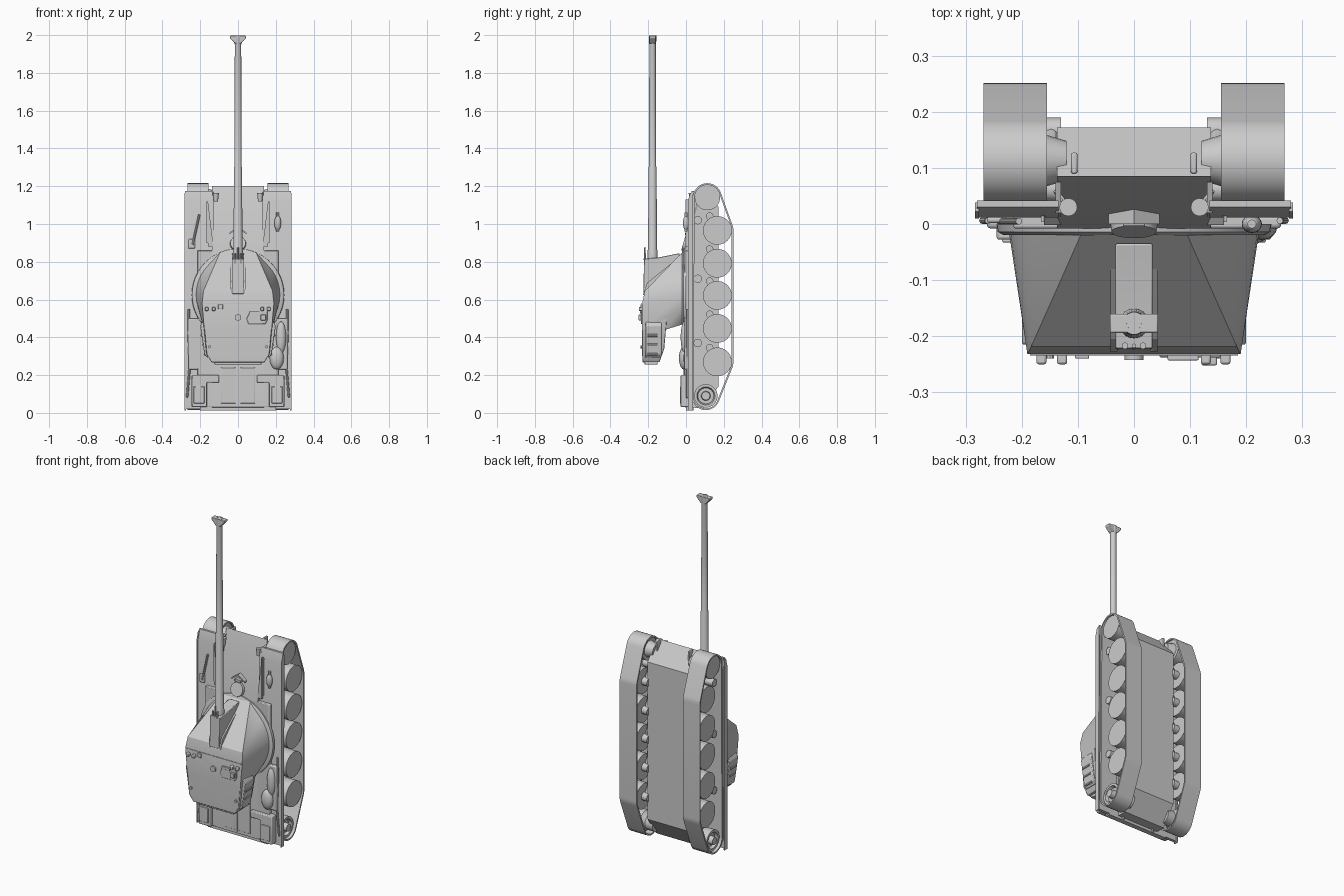
import bpy, bmesh, math
from mathutils import Vector, geometry

if "Cube" in bpy.data.objects:
    bpy.data.objects.remove(bpy.data.objects["Cube"])


def finish(name, bm, mirror=False, bevel=0, angle=30):
    bmesh.ops.recalc_face_normals(bm, faces=bm.faces)
    me = bpy.data.meshes.new(name)
    bm.to_mesh(me)
    bm.free()
    ob = bpy.data.objects.new(name, me)
    bpy.context.collection.objects.link(ob)
    bpy.ops.object.select_all(action='DESELECT')
    bpy.context.view_layer.objects.active = ob
    ob.select_set(True)
    bpy.ops.object.shade_smooth_by_angle(angle=math.radians(angle))
    if bevel:
        b = ob.modifiers.new("bevel", 'BEVEL')
        b.width, b.segments = bevel, 2
    if mirror:
        ob.modifiers.new("mirror", 'MIRROR')
    return ob


def prism(name, pts, axis, a, b, mirror=False, bevel=0):
    """Extrude a (y,z) profile along x, or an (x,z) profile along y."""
    put = (lambda p, t: (t, p[0], p[1])) if axis == 'x' else (lambda p, t: (p[0], t, p[1]))
    bm = bmesh.new()
    lo = [bm.verts.new(put(p, a)) for p in pts]
    hi = [bm.verts.new(put(p, b)) for p in pts]
    bm.faces.new(lo)
    bm.faces.new(hi[::-1])
    for i in range(len(pts)):
        j = (i + 1) % len(pts)
        bm.faces.new((lo[i], lo[j], hi[j], hi[i]))
    return finish(name, bm, mirror, bevel)


def box(name, x, y, z, mirror=False, bevel=0):
    return prism(name, [(y[0], z[0]), (y[1], z[0]), (y[1], z[1]), (y[0], z[1])], 'x', *x, mirror, bevel)


def rod(name, p, q, r1, r2=None, n=20, mirror=False):
    p, q = Vector(p), Vector(q)
    bm = bmesh.new()
    bmesh.ops.create_cone(bm, cap_ends=True, segments=n, radius1=r1,
                          radius2=r1 if r2 is None else r2, depth=(q - p).length)
    m = (q - p).to_track_quat('Z', 'Y').to_matrix().to_4x4()
    m.translation = (p + q) / 2
    bm.transform(m)
    return finish(name, bm, mirror)


def lathe(name, prof, origin, axis, n=32, mirror=False):
    """Spin (along axis, radius) points about an axis through origin."""
    q = Vector(axis).to_track_quat('Z', 'Y')
    bm = bmesh.new()
    rings = [[bm.verts.new(Vector(origin) + q @ Vector((r * math.cos(2 * math.pi * i / n),
              r * math.sin(2 * math.pi * i / n), h))) for i in range(n)] for h, r in prof]
    for s, t in zip(rings, rings[1:]):
        for i in range(n):
            bm.faces.new((s[i], s[(i + 1) % n], t[(i + 1) % n], t[i]))
    bm.faces.new(rings[0])
    bm.faces.new(rings[-1])
    return finish(name, bm, mirror)


def shell(name, half, bevel=0):
    """Convex body from points given for +x and reflected."""
    bm = bmesh.new()
    for x, y, z in half:
        for s in (1, -1):
            bm.verts.new((s * x, y, z))
    bmesh.ops.convex_hull(bm, input=bm.verts)
    bmesh.ops.dissolve_limit(bm, angle_limit=0.02, verts=bm.verts, edges=bm.edges)
    return finish(name, bm, False, bevel)


def ball(name, c, r, scale=(1, 1, 1), mirror=False):
    bm = bmesh.new()
    bmesh.ops.create_uvsphere(bm, u_segments=16, v_segments=10, radius=r)
    bmesh.ops.scale(bm, vec=scale, verts=bm.verts)
    bmesh.ops.translate(bm, vec=c, verts=bm.verts)
    return finish(name, bm, mirror)


# Running gear: (y, z, radius)
ROAD = [(0.166, z, 0.076) for z in (0.27, 0.447, 0.622, 0.792, 0.966)]
SPROCKET, IDLER = (0.105, 0.09, 0.066), (0.113, 1.14, 0.067)
circles = ROAD + [SPROCKET, IDLER]


def ring_points(extra):
    return [Vector((y + (r + extra) * math.cos(a), z + (r + extra) * math.sin(a)))
            for y, z, r in circles for a in (2 * math.pi * k / 48 for k in range(48))]


# Track band wrapped around all wheels
outer, inner = ring_points(0.009), ring_points(0.0)
idx = geometry.convex_hull_2d(outer)
bm = bmesh.new()
loops = [[bm.verts.new((x, src[i].x, src[i].y)) for i in idx]
         for x, src in ((0.155, outer), (0.268, outer), (0.268, inner), (0.155, inner))]
for k in range(4):
    s, t = loops[k], loops[(k + 1) % 4]
    for i in range(len(s)):
        j = (i + 1) % len(s)
        bm.faces.new((s[i], s[j], t[j], t[i]))
finish("track", bm, True)

for i, (y, z, r) in enumerate(ROAD):
    rod(f"road_wheel_{i}", (0.165, y, z), (0.258, y, z), r, n=40, mirror=True)
    rod(f"wheel_hub_{i}", (0.13, y, z), (0.166, y, z), 0.024, n=16, mirror=True)
    # Swing arm and its damper on the hull side
    rod(f"swing_arm_{i}", (0.148, y, z), (0.148, 0.125, z + 0.075), 0.014, n=12, mirror=True)
    rod(f"arm_pivot_{i}", (0.13, 0.125, z + 0.075), (0.16, 0.125, z + 0.075), 0.02, n=16, mirror=True)
rod("idler_wheel", (0.165, *IDLER[:2]), (0.258, *IDLER[:2]), IDLER[2], n=40, mirror=True)
rod("idler_axle", (0.12, *IDLER[:2]), (0.17, *IDLER[:2]), 0.035, 0.05, n=20, mirror=True)
lathe("drive_sprocket", [(0, 0.035), (0.03, 0.062), (0.088, 0.062), (0.088, 0.048), (0.07, 0.042),
                         (0.07, 0.025), (0.1, 0.022), (0.1, 0.01)], (0.165, *SPROCKET[:2]), (1, 0, 0), mirror=True)
rod("final_drive", (0.12, *SPROCKET[:2]), (0.17, *SPROCKET[:2]), 0.045, n=24, mirror=True)
for i, z in enumerate((0.37, 0.71, 1.02)):
    rod(f"return_roller_{i}", (0.13, 0.062, z), (0.235, 0.062, z), 0.022, n=20, mirror=True)

# Hull
prism("hull", [(-0.008, 0.03), (-0.008, 0.86), (0.085, 1.2), (0.172, 1.09), (0.172, 0.14), (0.09, 0.025)],
      'x', -0.137, 0.137)
box("engine_deck", (-0.215, 0.215), (-0.008, 0.03), (0.03, 0.86), bevel=0.004)
prism("fender", [(0.012, 0.02), (0.012, 1.11), (0.03, 1.175), (0.042, 1.175), (0.03, 1.11), (0.03, 0.02)],
      'x', 0.135, 0.28, True)
prism("fender_skirt", [(0.01, 0.012), (0.01, 1.12), (0.022, 1.165), (0.038, 1.165), (0.036, 0.012)],
      'x', 0.276, 0.283, True)
prism("fender_bracket", [(0.012, 0.93), (0.02, 1.15), (0.075, 1.17)], 'x', 0.13, 0.14, True)
prism("fender_inner_slope", [(0.13, 0.88), (0.16, 0.88), (0.16, 1.13)], 'y', -0.002, 0.015, True)
box("rear_plate", (-0.2, 0.2), (0.0, 0.03), (0.012, 0.03))
box("deck_centre_strip", (-0.003, 0.003), (-0.013, -0.008), (0.04, 0.26))
box("deck_grille", (0.012, 0.09), (-0.012, -0.008), (0.05, 0.24), True, 0.002)

# Rear exhaust boxes and fender bins
prism("rear_box", [(0.1, 0.16), (0.1, 0.2), (0.245, 0.2), (0.245, 0.03), (0.165, 0.03), (0.165, 0.16)],
      'y', -0.028, 0.015, True, 0.005)
box("rear_box_lid", (0.178, 0.235), (-0.033, -0.026), (0.05, 0.14), True, 0.003)
box("fender_bin", (0.2, 0.262), (-0.008, 0.014), (0.23, 0.5), True, 0.006)
ball("stowed_tarp", (0.205, -0.012, 0.29), 0.05, (0.75, 0.5, 1.2))
ball("stowed_tarp_upper", (0.228, -0.006, 0.4), 0.045, (0.6, 0.5, 1.9))

# Front fittings
rod("headlight", (0.117, 0.03, 1.12), (0.117, 0.03, 1.165), 0.011, 0.016, 16, True)
rod("headlight_post", (0.117, 0.03, 1.14), (0.14, 0.06, 1.13), 0.005, n=8, mirror=True)
box("tow_hook", (0.101, 0.112), (0.09, 0.127), (1.13, 1.2), True, 0.003)
box("rear_tow_hook", (0.1, 0.112), (0.0, 0.04), (0.012, 0.035), True, 0.003)
prism("splash_guard", [(0.0, 0.985), (0.045, 0.955), (0.045, 0.945), (0.0, 0.975)], 'y', 0.0, 0.033, True)
rod("driver_hatch", (0, -0.014, 0.9), (0, 0.02, 0.89), 0.04, 0.045, 24)
box("driver_periscope", (-0.02, 0.02), (-0.004, 0.03), (0.94, 0.955), bevel=0.002)
rod("shovel_handle", (-0.24, 0.005, 0.89), (-0.205, 0.005, 1.05), 0.006, n=10)
box("shovel_blade", (-0.262, -0.228), (0.002, 0.013), (0.87, 0.92), bevel=0.004)
ball("extinguisher", (0.21, 0.0, 1.005), 0.02, (0.9, 0.8, 2.0))
rod("extinguisher_neck", (0.21, 0.0, 0.96), (0.21, 0.0, 1.06), 0.008, n=12)
box("fender_stay", (0.16, 0.166), (0.004, 0.014), (0.9, 1.12), True)
for s in (-1, 1):
    pts = [(s * x, 0.006, z) for x, z in ((0.27, 0.08), (0.255, 0.25), (0.262, 0.42), (0.26, 0.55))]
    for i, (p, q) in enumerate(zip(pts, pts[1:])):
        rod(f"tow_cable_{i}", p, q, 0.006, n=8)

# Turret ring and faceted turret with overhanging rear
lathe("turret_ring", [(0, 0.245), (0.014, 0.243), (0.02, 0.232)], (0, 0.0, 0.625), (0, -1, 0), 64)
base = [(0.222 * math.cos(math.radians(a)), -0.02, 0.625 + 0.222 * math.sin(math.radians(a)))
        for a in range(-45, 46, 9)]
shell("turret_body", base + [(0.095, -0.02, 0.85), (0.183, -0.218, 0.645), (0.19, -0.232, 0.58),
                             (0.178, -0.232, 0.44), (0.18, -0.11, 0.44)])
shell("turret_bustle", [(0.19, -0.232, 0.58), (0.166, -0.232, 0.31), (0.14, -0.23, 0.268),
                        (0.198, -0.1, 0.52), (0.175, -0.115, 0.34), (0.14, -0.14, 0.27)], 0.003)
prism("bustle_side_bin", [(0.16, 0.29), (0.178, 0.31), (0.2, 0.46), (0.19, 0.48), (0.16, 0.48)],
      'y', -0.215, -0.13, True, 0.004)
box("bustle_rear_plate", (-0.125, 0.125), (-0.22, -0.15), (0.255, 0.28), bevel=0.004)
for i, z in enumerate((0.31, 0.36, 0.41)):
    x = 0.172 + (z - 0.3) * 0.17
    rod(f"side_clasp_{i}", (x, -0.205, z), (x, -0.15, z), 0.008, n=8, mirror=True)

# Gun cradle, barrel and muzzle
prism("mantlet", [(-0.035, 0.845), (-0.15, 0.822), (-0.222, 0.815), (-0.226, 0.63), (-0.1, 0.63), (-0.035, 0.75)],
      'x', -0.033, 0.033, bevel=0.003)
prism("mantlet_cheek", [(-0.08, 0.79), (-0.205, 0.69), (-0.228, 0.625), (-0.08, 0.625)], 'x', 0.03, 0.042, True)
lathe("gun_barrel", [(0.8, 0.027), (0.86, 0.026), (0.865, 0.024), (1.3, 0.021), (1.305, 0.019), (1.64, 0.018),
                     (1.95, 0.017), (1.97, 0.02), (1.998, 0.02), (1.998, 0.013), (1.96, 0.012)],
      (0, -0.177, 0), (0, 0, 1))
prism("muzzle_brake", [(-0.016, 1.955), (-0.043, 1.985), (-0.043, 1.997), (0.043, 1.997), (0.043, 1.985),
                       (0.016, 1.955)], 'y', -0.194, -0.16, bevel=0.003)
rod("coaxial_gun", (0.016, -0.217, 0.79), (0.016, -0.217, 0.845), 0.006, n=10, mirror=True)
rod("sight_post", (0, -0.22, 0.81), (0, -0.217, 0.875), 0.004, n=8)

# Roof fittings
prism("roof_hatch", [(0.045, 0.5), (0.055, 0.47), (0.145, 0.47), (0.155, 0.49), (0.155, 0.54), (0.065, 0.54)],
      'y', -0.238, -0.23, bevel=0.003)
box("hatch_sight", (0.12, 0.148), (-0.252, -0.23), (0.49, 0.52), bevel=0.003)
box("hatch_hinge", (0.06, 0.115), (-0.243, -0.23), (0.525, 0.54), bevel=0.002)
rod("roof_vent", (0, -0.242, 0.505), (0, -0.23, 0.505), 0.017, n=24)
for i, x in enumerate((-0.165, -0.128, 0.128, 0.163)):
    box(f"periscope_{i}", (x - 0.009, x + 0.009), (-0.25, -0.228), (0.54, 0.56), bevel=0.004)
box("loader_bracket", (-0.105, -0.08), (-0.24, -0.23), (0.55, 0.575), bevel=0.002)
box("roof_seam", (-0.185, 0.185), (-0.2345, -0.23), (0.577, 0.582))
rod("lifting_eye", (0.15, -0.24, 0.35), (0.15, -0.228, 0.35), 0.008, n=10, mirror=True)
